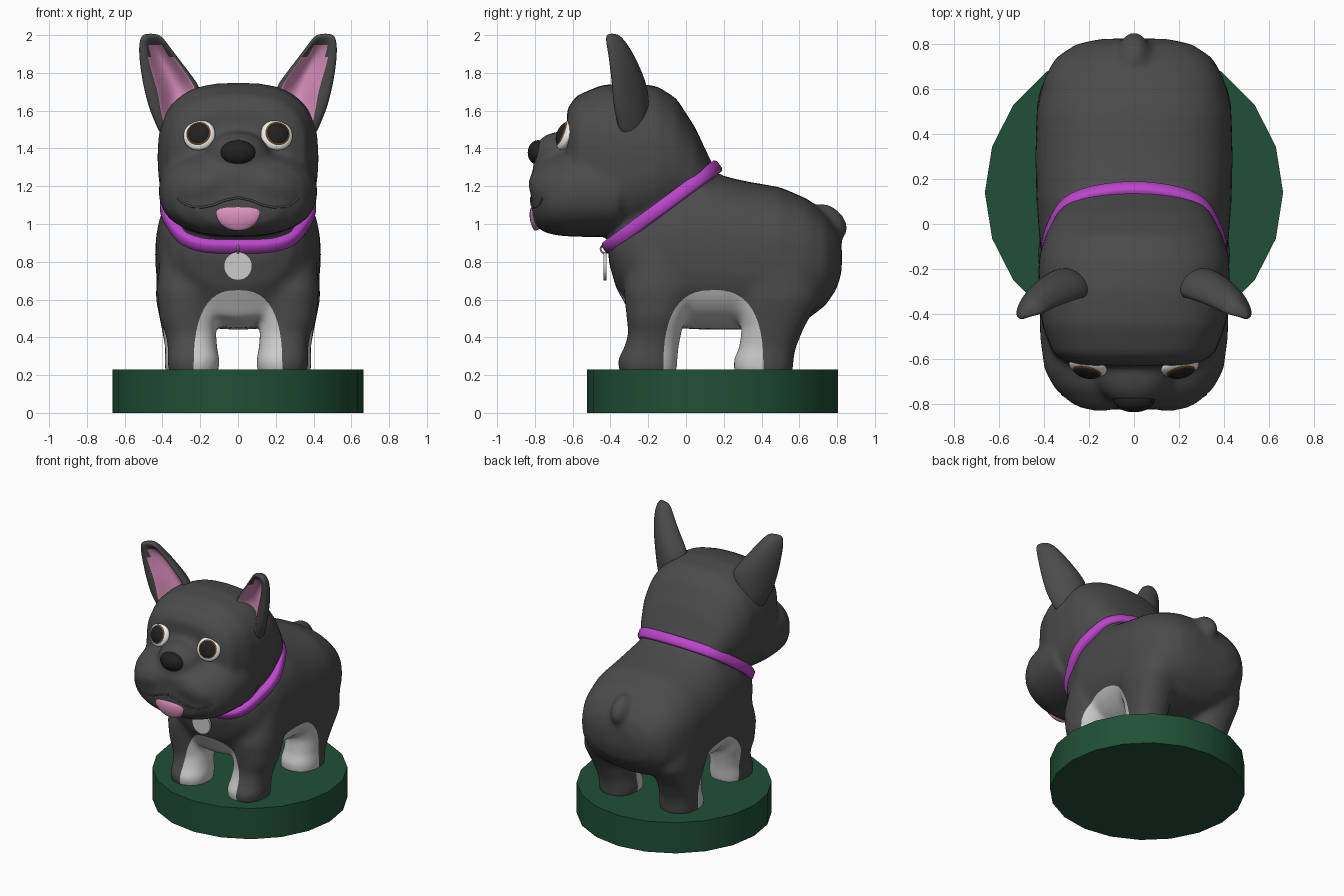
import bpy, bmesh, math
from mathutils import Vector as V, Matrix, Euler
from mathutils.bvhtree import BVHTree

if "Cube" in bpy.data.objects:
    bpy.data.objects.remove(bpy.data.objects["Cube"])


def mat(name, *rgb):
    m = bpy.data.materials.new(name)
    m.diffuse_color = (*rgb, 1)
    m.use_nodes = True
    m.node_tree.nodes["Principled BSDF"].inputs["Base Color"].default_value = m.diffuse_color
    return m


COAT = mat("dark_coat", .07, .07, .07)
BLACK = mat("black", .015, .015, .015)
WHITE = mat("white", .85, .85, .82)
BROWN = mat("brown", .16, .06, .02)
PINK = mat("pink", .76, .3, .55)
PURPLE = mat("purple", .5, .06, .6)
GREEN = mat("green", .014, .08, .038)


def oval(c, u, v, p=2.0, n=32):
    """Superellipse ring around c with half axes u and v."""
    f = lambda a: math.copysign(abs(a) ** (2 / p), a)
    return [V(c) + V(u) * f(math.cos(2 * math.pi * i / n))
            + V(v) * f(math.sin(2 * math.pi * i / n)) for i in range(n)]


def loft(bm, rings):
    rows = [[bm.verts.new(p) for p in r] for r in rings]
    n = len(rows[0])
    faces = [[bm.faces.new((a[j], a[(j + 1) % n], b[(j + 1) % n], b[j])) for j in range(n)]
             for a, b in zip(rows, rows[1:])]
    bm.faces.new(rows[0])
    bm.faces.new(rows[-1])
    return faces


def ball(bm, c, r, rot=(0, 0, 0)):
    m = Matrix.LocRotScale(V(c), Euler(rot), V(r))
    bmesh.ops.create_uvsphere(bm, u_segments=32, v_segments=16, radius=1, matrix=m)


def finish(bm, name, *mats):
    bmesh.ops.recalc_face_normals(bm, faces=bm.faces)
    me = bpy.data.meshes.new(name)
    bm.to_mesh(me)
    bm.free()
    for m in mats:
        me.materials.append(m)
    me.polygons.foreach_set("use_smooth", [True] * len(me.polygons))
    ob = bpy.data.objects.new(name, me)
    bpy.context.collection.objects.link(ob)
    return ob


def ellipsoid(name, c, r, m, rot=(0, 0, 0)):
    bm = bmesh.new()
    ball(bm, c, r, rot)
    return finish(bm, name, m)


# Base
bpy.ops.mesh.primitive_cylinder_add(vertices=20, radius=.664, depth=.23, location=(0, .14, .115))
base = bpy.context.object
base.name = "base"
base.data.materials.append(GREEN)
bpy.ops.object.shade_smooth_by_angle()

# Body volumes: sections along y as (y, bottom, top, half width, squareness)
torso = [(-.41, .80, .95, .2, 2), (-.37, .66, 1.1, .29, 2), (-.28, .50, 1.2, .36, 2.1), (-.1, .45, 1.27, .42, 2.4),
         (.1, .44, 1.28, .435, 2.5), (.3, .44, 1.23, .44, 2.5), (.5, .45, 1.195, .435, 2.5), (.65, .50, 1.13, .40, 2.5),
         (.74, .57, 1.05, .35, 2.5), (.80, .66, .97, .26, 2.5), (.825, .75, .89, .15, 2.5)]
skull = [(-.63, 1.2, 1.61, .27, 2.8), (-.58, 1.05, 1.68, .36, 2.8), (-.45, .98, 1.735, .41, 2.8),
         (-.3, .95, 1.75, .427, 2.7), (-.15, .97, 1.73, .425, 2.4), (-.05, 1.0, 1.665, .395, 2.2),
         (.05, 1.03, 1.51, .345, 2.1), (.11, 1.05, 1.38, .29, 2), (.17, 1.1, 1.26, .2, 2)]
muzzle = [(-.82, 1.07, 1.27, .15, 2.4), (-.8, .99, 1.31, .25, 2.4), (-.74, .95, 1.36, .35, 2.4),
          (-.65, .935, 1.39, .4, 2.4), (-.5, .93, 1.42, .42, 2.4), (-.35, .94, 1.4, .42, 2.4)]
# Legs: sections up z as (z, x, y, half x, half y)
front_leg = [(.2, .235, -.2, .13, .15), (.28, .235, -.205, .14, .16), (.34, .24, -.185, .13, .145),
             (.42, .25, -.165, .135, .14), (.5, .265, -.16, .15, .155), (.65, .27, -.14, .16, .19),
             (.85, .26, -.1, .15, .18)]
hind_leg = [(.2, .25, .41, .135, .155), (.28, .25, .41, .14, .16), (.34, .255, .43, .13, .15),
            (.45, .265, .46, .14, .165), (.6, .275, .48, .16, .23), (.8, .27, .48, .16, .23)]
bm = bmesh.new()
for secs in (torso, skull, muzzle):
    loft(bm, [oval((0, y, (b + t) / 2), (w, 0, 0), (0, 0, (t - b) / 2), p) for y, b, t, w, p in secs])
for s in (1, -1):
    for secs in (front_leg, hind_leg):
        loft(bm, [oval((s * x, y, z), (rx, 0, 0), (0, ry, 0), 2.3) for z, x, y, rx, ry in secs])
    ball(bm, (s * .15, -.7, 1.21), (.2, .135, .12), (0, s * .3, 0))
ball(bm, (0, -.665, 1.36), (.17, .15, .13))
ball(bm, (0, .765, 1.015), (.07, .112, .07), (-.8, 0, 0))
rough = finish(bm, "rough_body")
rm = rough.modifiers.new("fuse", 'REMESH')
rm.mode, rm.voxel_size = 'VOXEL', .016
sm = rough.modifiers.new("soften", 'SMOOTH')
sm.factor, sm.iterations = .5, 20
bpy.context.view_layer.update()
me = bpy.data.meshes.new_from_object(rough.evaluated_get(bpy.context.evaluated_depsgraph_get()))
bpy.data.objects.remove(rough)

# Pale inner legs and belly, cut cleanly along arches seen from front and side
ARCHES = ((0, 0, .235), (1, .145, .265))  # axis, centre, half width
inside = lambda c, ax, mid, w: abs((c[ax] - mid) / w) ** 2.6 + (max(c.z - .23, 0) / .42) ** 2.6 < 1
bm = bmesh.new()
bm.from_mesh(me)
for ax, mid, w in ARCHES:
    u = V((w, 0, 0)) if ax == 0 else V((0, w, 0))
    c = V((0, mid if ax else 0, .23))
    pts = [c - u - V((0, 0, .1))] + list(reversed(oval(c, u, (0, 0, .42), 2.6, 48)[:25])) + [c + u - V((0, 0, .1))]
    for a, b in zip(pts, pts[1:]):
        flat = lambda p: V((p[ax], p.z))
        m, r = (flat(a) + flat(b)) / 2, (b - a).length / 2 + .025
        near = [f for f in bm.faces if (flat(f.calc_center_median()) - m).length < r]
        geom = near + list({e for f in near for e in f.edges}) + list({v for f in near for v in f.verts})
        no = (b - a).cross(V((0, 1, 0)) if ax == 0 else V((1, 0, 0)))
        bmesh.ops.bisect_plane(bm, geom=geom, dist=1e-5, plane_co=a, plane_no=no)
bmesh.ops.bisect_plane(bm, geom=bm.verts[:] + bm.edges[:] + bm.faces[:], dist=1e-5,
                       plane_co=(0, .41, 0), plane_no=(0, 1, 0))
for f in bm.faces:
    c = f.calc_center_median()
    f.material_index = int((c.y < .41 and inside(c, *ARCHES[0])) or inside(c, *ARCHES[1]))
bvh = BVHTree.FromBMesh(bm)
finish(bm, "body", COAT, None)


def on_face(x, z):
    return bvh.ray_cast(V((x, -2, z)), V((0, 1, 0)))[0]


# Ears: (z, inner x, outer x, y, thickness, hollow)
levels = [(1.46, .27, .41, -.275, .06, 0), (1.53, .25, .435, -.28, .075, .3), (1.6, .21, .468, -.28, .082, .9),
          (1.7, .18, .495, -.28, .08, 1), (1.8, .255, .514, -.305, .072, 1), (1.89, .325, .524, -.335, .06, 1),
          (1.95, .37, .524, -.36, .05, .6), (1.99, .40, .515, -.38, .038, 0), (2.008, .43, .495, -.388, .02, 0)]
bm = bmesh.new()
rings, N = [], 32
for z, a, b, y, th, h in levels:
    ring = []
    for i in range(N):
        c, s = math.cos(2 * math.pi * i / N), math.sin(2 * math.pi * i / N)
        dent = h * max(0, 1 - ((c + .15) / .68) ** 2) if s < 0 else 0
        w = (b - a) / 2
        ring.append(V(((a + b) / 2 + c * w, y - .25 * c * w - .3 * w * c * c + s * th * (1 - 1.3 * dent), z)))
    rings.append(ring)
for i, row in enumerate(loft(bm, rings)):
    lo, hi = (-.5, .33) if i == 5 else (-.83, .53)
    for j, f in enumerate(row):
        t = 2 * math.pi * (j + .5) / N
        f.material_index = int(math.sin(t) < 0 and lo < math.cos(t) < hi and 1 <= i <= 5)
ears = finish(bm, "ears", COAT, PINK)
ears.modifiers.new("mirror", 'MIRROR')
ears.modifiers.new("smooth", 'SUBSURF').levels = 2

# Eyes
for s, side in ((1, "right"), (-1, "left")):
    n = V((s * .2, -.9, .36)).normalized()
    rot = n.to_track_quat('Z', 'Y').to_euler()
    p = on_face(s * .203, 1.468) + n * .008
    for part, r, d, off, m in (("eyeball", .086, .035, 0, WHITE), ("iris", .071, .03, .011, BROWN),
                               ("pupil", .062, .028, .018, BLACK)):
        ellipsoid(f"{side}_{part}", p + n * off, (r, r, d), m, rot)

# Nose, tongue and mouth line
ellipsoid("nose", (0, -.783, 1.378), (.092, .055, .066), BLACK)
bm = bmesh.new()
tongue = [(-.70, 1.125, .1), (-.785, 1.125, .115), (-.81, 1.09, .122), (-.808, 1.03, .115),
          (-.792, .99, .085), (-.78, .97, .045)]
loft(bm, [oval((0, y, z), (w, 0, 0), (0, .02, .012)) for y, z, w in tongue])
finish(bm, "tongue", PINK).modifiers.new("smooth", 'SUBSURF').levels = 2
cu = bpy.data.curves.new("mouth_line", 'CURVE')
cu.dimensions, cu.bevel_depth, cu.bevel_resolution = '3D', .006, 2
half = [(.07, 1.125), (.13, 1.1), (.19, 1.088), (.25, 1.092), (.29, 1.11), (.32, 1.14)]
pts = [on_face(-x, z) for x, z in reversed(half)] + [on_face(0, 1.14)] + [on_face(x, z) for x, z in half]
sp = cu.splines.new('POLY')
sp.points.add(len(pts) - 1)
for q, p in zip(sp.points, pts):
    q.co = (*p, 1)
cu.materials.append(COAT)
bpy.context.collection.objects.link(bpy.data.objects.new("mouth_line", cu))

# Collar fitted around the neck on a tilted plane
tilt = math.radians(36.5)
cen, up = V((0, -.12, 1.095)), V((0, -math.sin(tilt), math.cos(tilt)))
limits = oval((0, 0, 0), (.39, 0, 0), (0, .345 * math.cos(tilt), .345 * math.sin(tilt)), 2, 64)
radii = []
for d in limits:
    hit = bvh.ray_cast(cen + d * 2, -d)[0]
    radii.append(max(d.length, min((hit - cen).length, d.length * 1.15)) if hit else d.length)
for _ in range(4):
    radii = [(radii[i - 1] + 2 * radii[i] + radii[(i + 1) % 64]) / 4 for i in range(64)]
bm = bmesh.new()
profile = ((-.036, -.02), (-.036, .012), (-.022, .024), (.022, .024), (.036, .012), (.036, -.02))
loft(bm, [[cen + up * o + d.normalized() * (r + e) for d, r in zip(limits, radii)] for o, e in profile])
finish(bm, "collar", PURPLE)

# Name tag disc and its ring
bpy.ops.mesh.primitive_cylinder_add(vertices=32, radius=.075, depth=.016, location=(0, -.43, .777),
                                    rotation=(math.pi / 2, 0, 0))
bpy.context.object.name = "tag"
bpy.ops.object.shade_smooth_by_angle()
bpy.ops.mesh.primitive_torus_add(major_radius=.022, minor_radius=.005, location=(0, -.43, .868),
                                 rotation=(0, math.pi / 2, 0), major_segments=24, minor_segments=8)
bpy.context.object.name = "tag_ring"
bpy.ops.object.shade_smooth_by_angle()
